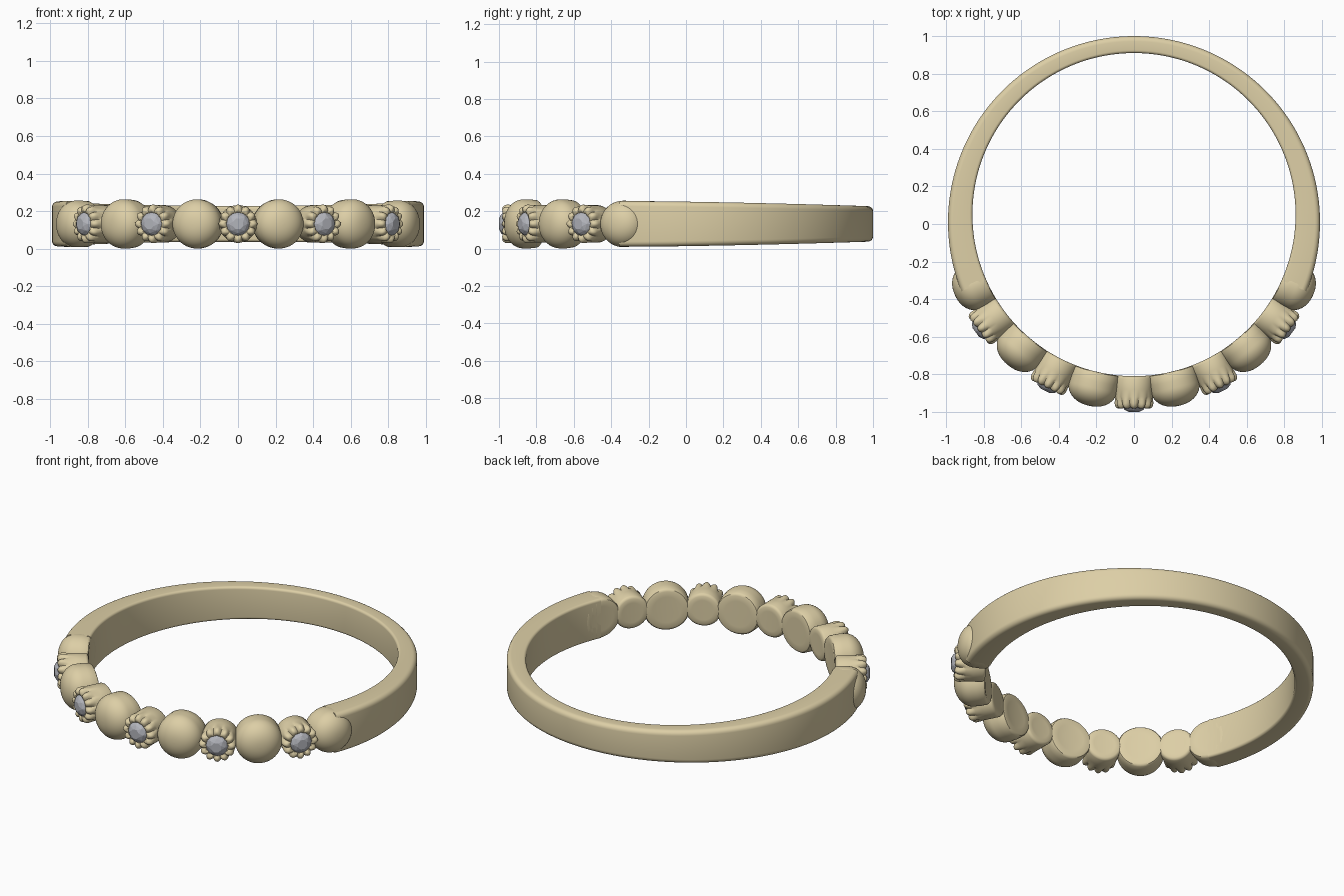
import bpy, bmesh
from math import sin, cos, pi, radians, sqrt, hypot

if "Cube" in bpy.data.objects:
    bpy.data.objects.remove(bpy.data.objects["Cube"])

CY, CZ, R_IN = 0.05, 0.132, 0.86      # centre of the finger hole, mid height, hole radius


def material(name, col):
    m = bpy.data.materials.new(name)
    m.diffuse_color = (*col, 1)
    m.use_nodes = True
    m.node_tree.nodes["Principled BSDF"].inputs["Base Color"].default_value = m.diffuse_color
    return m


GOLD = material("gold", (0.72, 0.62, 0.38))
STONE = material("stone", (0.45, 0.46, 0.50))


def finish(name, bm, mat, angle=35):
    bmesh.ops.recalc_face_normals(bm, faces=bm.faces)
    me = bpy.data.meshes.new(name)
    bm.to_mesh(me)
    bm.free()
    me.materials.append(mat)
    ob = bpy.data.objects.new(name, me)
    bpy.context.collection.objects.link(ob)
    if angle:
        bpy.ops.object.select_all(action='DESELECT')
        ob.select_set(True)
        bpy.context.view_layer.objects.active = ob
        bpy.ops.object.shade_smooth_by_angle(angle=radians(angle))
    return ob


def place(u, w, d, ang):
    # u sideways, w up, d outward from the hole centre; ang measured from the front
    return (d * sin(ang) + u * cos(ang), CY - d * cos(ang) + u * sin(ang), CZ + w)


def bridge(bm, a, b):
    n = len(a)
    for i in range(n):
        bm.faces.new((a[i], a[(i + 1) % n], b[(i + 1) % n], b[i]))


def turned(name, profile, ang, seg, petals=0):
    # turned part along a ring radius; profile rows are (radius, outward, petal depth)
    bm = bmesh.new()
    rings = []
    for r, d, amp in profile:
        ring = []
        for i in range(seg):
            t = 2 * pi * i / seg
            cut = amp * (1 - abs(cos(petals * t / 2))) if petals else 0
            u, w = (r - cut) * cos(t), (r - cut) * sin(t)
            # the inner end follows the curve of the finger hole
            k = max(0, min(1, (0.95 - d) / 0.08))
            dd = d - cut * 0.6 - k * (R_IN - sqrt(R_IN ** 2 - u * u))
            ring.append(bm.verts.new(place(u, w, dd, ang)))
        rings.append(ring)
    for a, b in zip(rings, rings[1:]):
        bridge(bm, a, b)
    bm.faces.new(rings[0])
    bm.faces.new(rings[-1])
    return finish(name, bm, GOLD)


def bead(name, deg, R):
    base = [(R * 0.3, R_IN, 0), (R * 0.6, R_IN, 0), (R - 0.02, R_IN, 0), (R - 0.01, R_IN + 0.004, 0),
            (R - 0.004, R_IN + 0.013, 0), (R, 0.91, 0), (R, 0.945, 0)]
    dome = [(R * cos(t) ** 0.9, 0.945 + 0.1 * sin(t), 0)
            for t in [pi / 2 * i / 14 for i in range(1, 14)]]
    dome.append((0.002, 1.045, 0))
    turned(name, base + dome, radians(deg), 48)


def setting(name, deg):
    # plain cup with a scalloped rim
    prof = [(0.03, R_IN, 0), (0.06, R_IN, 0), (0.085, R_IN, 0), (0.095, R_IN + 0.006, 0),
            (0.1, R_IN + 0.015, 0), (0.1, 0.93, 0), (0.1, 0.97, 0), (0.102, 0.985, 0.008)]
    for i in range(9):
        t = pi * i / 8
        prof.append((0.08 + 0.023 * cos(t), 1.005 + 0.028 * sin(t), 0.014))
    prof += [(0.052, 0.995, 0), (0.01, 0.99, 0)]
    turned(name, prof, radians(deg), 120, 12)


def stone(name, deg):
    # faceted stone: table, crown, girdle and point
    bm = bmesh.new()
    for n, r, d, off in ((8, 0.03, 1.05, 0.5), (8, 0.05, 1.039, 0), (16, 0.062, 1.022, 0), (16, 0.062, 1.017, 0)):
        for i in range(n):
            t = 2 * pi * (i + off) / n
            bm.verts.new(place(r * cos(t), r * sin(t), d, radians(deg)))
    bm.verts.new(place(0, 0, 0.98, radians(deg)))
    bmesh.ops.convex_hull(bm, input=bm.verts)
    finish(name, bm, STONE, 0)


def band():
    # open band, thicker and taller towards the front
    bm = bmesh.new()
    end, n = radians(66), 120
    rings = []
    for i in range(n + 1):
        a = end + (2 * pi - 2 * end) * i / n
        # outer surface is a circle of radius 0.99 about y = 0.01
        off = 0.04
        ro = off * cos(a) + sqrt(0.99 ** 2 - (off * sin(a)) ** 2)
        s = max(0, min(1, (CY - 0.9 * cos(a) + 0.3) / 1.25))
        h = 0.122 - 0.027 * s ** 1.5
        ring = []
        for d0, w0, f, start in ((ro, h, 0.028, 90), (R_IN, h, 0.015, 90),
                                 (R_IN, -h, 0.015, 180), (ro, -h, 0.028, 270)):
            outer = d0 == ro
            dc = d0 - f if outer else d0 + f
            wc = w0 - f if w0 > 0 else w0 + f
            st = {(True, True): 0, (False, True): 90, (False, False): 180, (True, False): 270}[(outer, w0 > 0)]
            for j in range(6):
                t = radians(st + 18 * j)
                ring.append(bm.verts.new(place(0, wc + f * sin(t), dc + f * cos(t), a)))
        rings.append(ring)
    for a, b in zip(rings, rings[1:]):
        bridge(bm, a, b)
    bm.faces.new(rings[0])
    bm.faces.new(rings[-1])
    finish("band", bm, GOLD)


band()
for side, s in (("right", 1), ("left", -1)):
    for i, (deg, R) in enumerate(((13.4, 0.131), (40.2, 0.131), (65.8, 0.124))):
        bead(f"bead_{side}_{i + 1}", s * deg, R)
for label, deg in (("centre", 0), ("right_1", 26.8), ("right_2", 53.3), ("left_1", -26.8), ("left_2", -53.3)):
    setting(f"setting_{label}", deg)
    stone(f"stone_{label}", deg)
